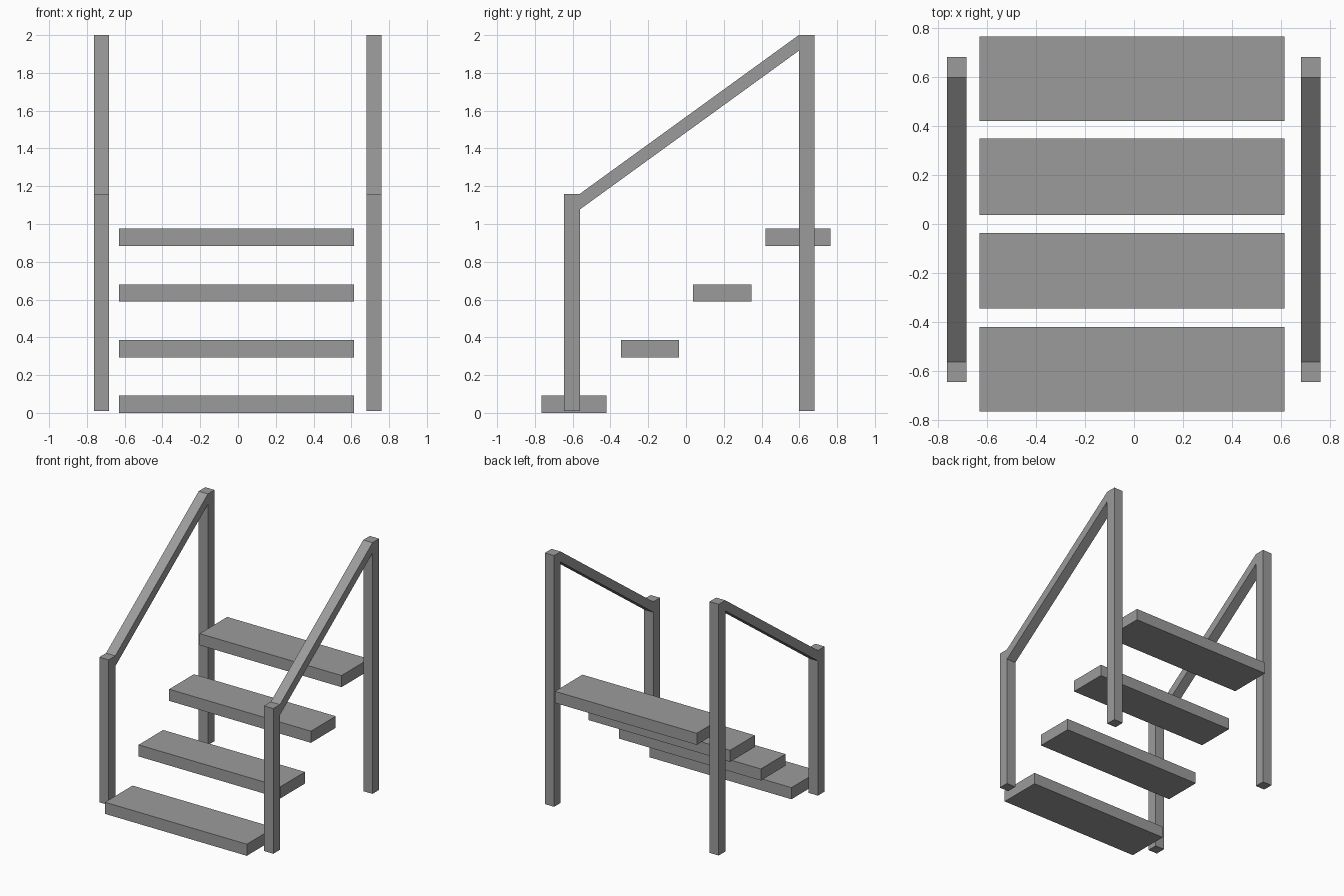
import bpy
import bmesh

old = bpy.data.objects.get("Cube")
if old:
    bpy.data.objects.remove(old, do_unlink=True)

grey = bpy.data.materials.new("plain grey")
grey.use_nodes = True
colour = (0.33, 0.33, 0.33, 1)
grey.diffuse_color = colour
grey.node_tree.nodes["Principled BSDF"].inputs["Base Color"].default_value = colour


def extrude_profile(name, profile, x0, x1):
    """Extrude a (y, z) outline from x0 to x1."""
    bm = bmesh.new()
    face = bm.faces.new([bm.verts.new((x0, y, z)) for y, z in profile])
    result = bmesh.ops.extrude_face_region(bm, geom=[face])
    moved = [v for v in result["geom"] if isinstance(v, bmesh.types.BMVert)]
    bmesh.ops.translate(bm, verts=moved, vec=(x1 - x0, 0, 0))
    bmesh.ops.recalc_face_normals(bm, faces=bm.faces)
    mesh = bpy.data.meshes.new(name)
    bm.to_mesh(mesh)
    bm.free()
    mesh.materials.append(grey)
    obj = bpy.data.objects.new(name, mesh)
    bpy.context.collection.objects.link(obj)
    return obj


def rectangle(y0, y1, z0, z1):
    return [(y0, z0), (y1, z0), (y1, z1), (y0, z1)]


# Floating treads, the outer two slightly deeper
treads = [(-0.765, -0.42), (-0.345, -0.037), (0.037, 0.348), (0.42, 0.765)]
for i, (front, back) in enumerate(treads):
    bottom = i * 0.2945
    extrude_profile(f"tread_{i + 1}", rectangle(front, back, bottom, bottom + 0.092), -0.63, 0.613)

# Posts and sloping handrail on each side
base, low, high, thick = 0.01, 1.16, 2.0, 0.083
front_y, back_y = -0.562, 0.597
for side, x0 in (("right", -0.763), ("left", 0.68)):
    x1 = x0 + 0.081
    extrude_profile(f"{side}_front_post", rectangle(front_y - thick, front_y, base, low), x0, x1)
    extrude_profile(f"{side}_back_post", rectangle(back_y, back_y + thick, base, high), x0, x1)
    rail = [(front_y, low - thick), (back_y, high - thick), (back_y, high), (front_y, low)]
    extrude_profile(f"{side}_handrail", rail, x0, x1)
